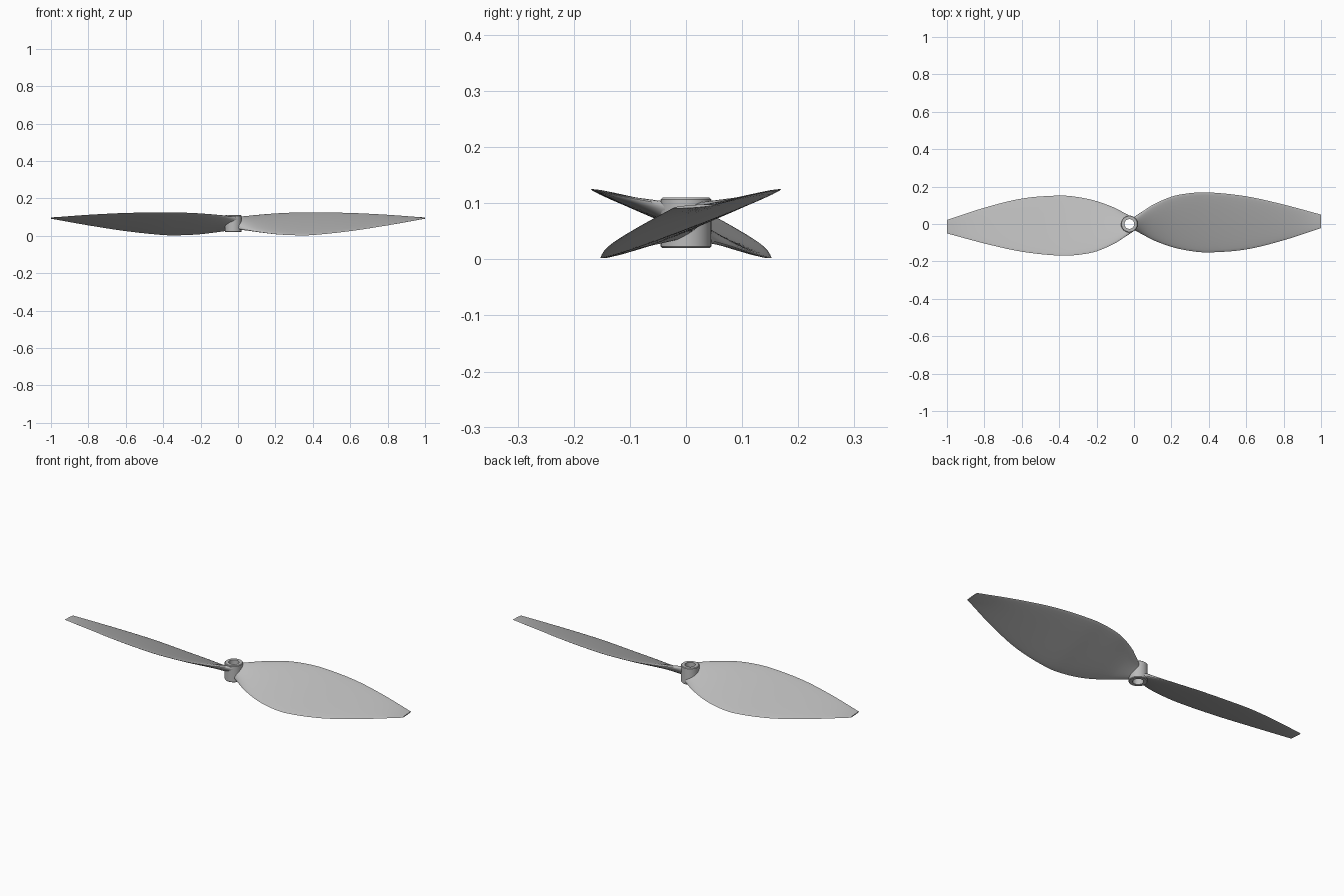
import bpy, bmesh, math
from mathutils import Vector, Matrix

cube = bpy.data.objects.get("Cube")
if cube:
    bpy.data.objects.remove(cube, do_unlink=True)

grey = bpy.data.materials.new("plain grey")
grey.use_nodes = True
colour = (0.5, 0.5, 0.5, 1)
grey.diffuse_color = colour
grey.node_tree.nodes["Principled BSDF"].inputs["Base Color"].default_value = colour

HUB_X = -0.025

# Blade stations: x, high edge y, high edge z, low edge y, low edge z, thickness
STATIONS = [
    (0.00, 0.035, 0.098, -0.030, 0.038, 0.040),
    (0.05, 0.070, 0.104, -0.058, 0.030, 0.032),
    (0.10, 0.102, 0.110, -0.085, 0.022, 0.025),
    (0.20, 0.146, 0.119, -0.122, 0.009, 0.018),
    (0.30, 0.165, 0.124, -0.144, 0.003, 0.015),
    (0.40, 0.169, 0.125, -0.152, 0.004, 0.014),
    (0.60, 0.148, 0.122, -0.136, 0.025, 0.012),
    (0.80, 0.104, 0.112, -0.087, 0.056, 0.009),
    (1.00, 0.050, 0.097, -0.022, 0.092, 0.005),
]


def smooth_station(i, t):
    """Cubic Hermite blend between stations i and i + 1."""
    def slope(k, c):
        a, b = STATIONS[max(k - 1, 0)], STATIONS[min(k + 1, len(STATIONS) - 1)]
        return (b[c] - a[c]) / (b[0] - a[0])
    p, q = STATIONS[i], STATIONS[i + 1]
    d = q[0] - p[0]
    h = t * t * (3 - 2 * t)
    out = [p[0] + d * t]
    for c in range(1, 6):
        out.append(p[c] * (1 - h) + q[c] * h
                   + d * slope(i, c) * t * (1 - t) ** 2
                   - d * slope(i + 1, c) * t * t * (1 - t))
    return out


def make_object(name, bm):
    bmesh.ops.recalc_face_normals(bm, faces=bm.faces)
    mesh = bpy.data.meshes.new(name)
    bm.to_mesh(mesh)
    bm.free()
    mesh.materials.append(grey)
    obj = bpy.data.objects.new(name, mesh)
    bpy.context.collection.objects.link(obj)
    return obj


def shade(obj):
    bpy.ops.object.select_all(action="DESELECT")
    obj.select_set(True)
    bpy.context.view_layer.objects.active = obj
    bpy.ops.object.shade_smooth_by_angle(angle=math.radians(40))


def section(bm, station, sides=28):
    """Rounded lens across the chord from the low edge to the high edge."""
    x, hy, hz, ly, lz, thick = station
    high, low = Vector((x, hy, hz)), Vector((x, ly, lz))
    mid, half = (high + low) / 2, (high - low) / 2
    normal = Vector((0, -half.z, half.y)).normalized()
    ring = []
    for k in range(sides):
        a = math.tau * k / sides
        s = math.sin(a)
        ring.append(bm.verts.new(mid + half * math.cos(a) + normal * s * thick / 2))
    return ring


def blade(name, turn):
    bm = bmesh.new()
    steps = 5
    rings = [section(bm, smooth_station(i, j / steps))
             for i in range(len(STATIONS) - 1) for j in range(steps)]
    rings.append(section(bm, STATIONS[-1]))
    for a, b in zip(rings, rings[1:]):
        for k in range(len(a)):
            n = (k + 1) % len(a)
            bm.faces.new((a[k], a[n], b[n], b[k]))
    bm.faces.new(rings[0])
    bm.faces.new(rings[-1])
    bm.transform(Matrix.Rotation(turn, 4, "Z"))
    return make_object(name, bm)


def lathe(name, profile, sides=48):
    """Spin a closed (radius, height) profile around the hub axis."""
    bm = bmesh.new()
    rings = [[bm.verts.new((HUB_X + r * math.cos(math.tau * k / sides),
                            r * math.sin(math.tau * k / sides), z))
              for k in range(sides)] for r, z in profile]
    for a, b in zip(rings, rings[1:] + rings[:1]):
        for k in range(sides):
            n = (k + 1) % sides
            bm.faces.new((a[k], a[n], b[n], b[k]))
    return make_object(name, bm)


# Hub: a tube with a slightly eased rim
hub = lathe("hub", [(0.026, 0.02), (0.042, 0.02), (0.045, 0.023),
                    (0.045, 0.107), (0.042, 0.11), (0.026, 0.11)])
shade(hub)

# Hidden cutter that keeps the shaft hole open through the blade roots
bm = bmesh.new()
bmesh.ops.create_cone(bm, cap_ends=True, segments=48, radius1=0.027, radius2=0.027,
                      depth=0.4, matrix=Matrix.Translation((HUB_X, 0, 0.06)))
cutter = make_object("shaft_cutter", bm)
cutter.hide_render = True
cutter.hide_viewport = True

# Two identical blades, half a turn apart
for name, turn in (("left_blade", 0), ("right_blade", math.pi)):
    obj = blade(name, turn)
    cut = obj.modifiers.new("shaft hole", "BOOLEAN")
    cut.operation = "DIFFERENCE"
    cut.solver = "EXACT"
    cut.object = cutter
    shade(obj)
